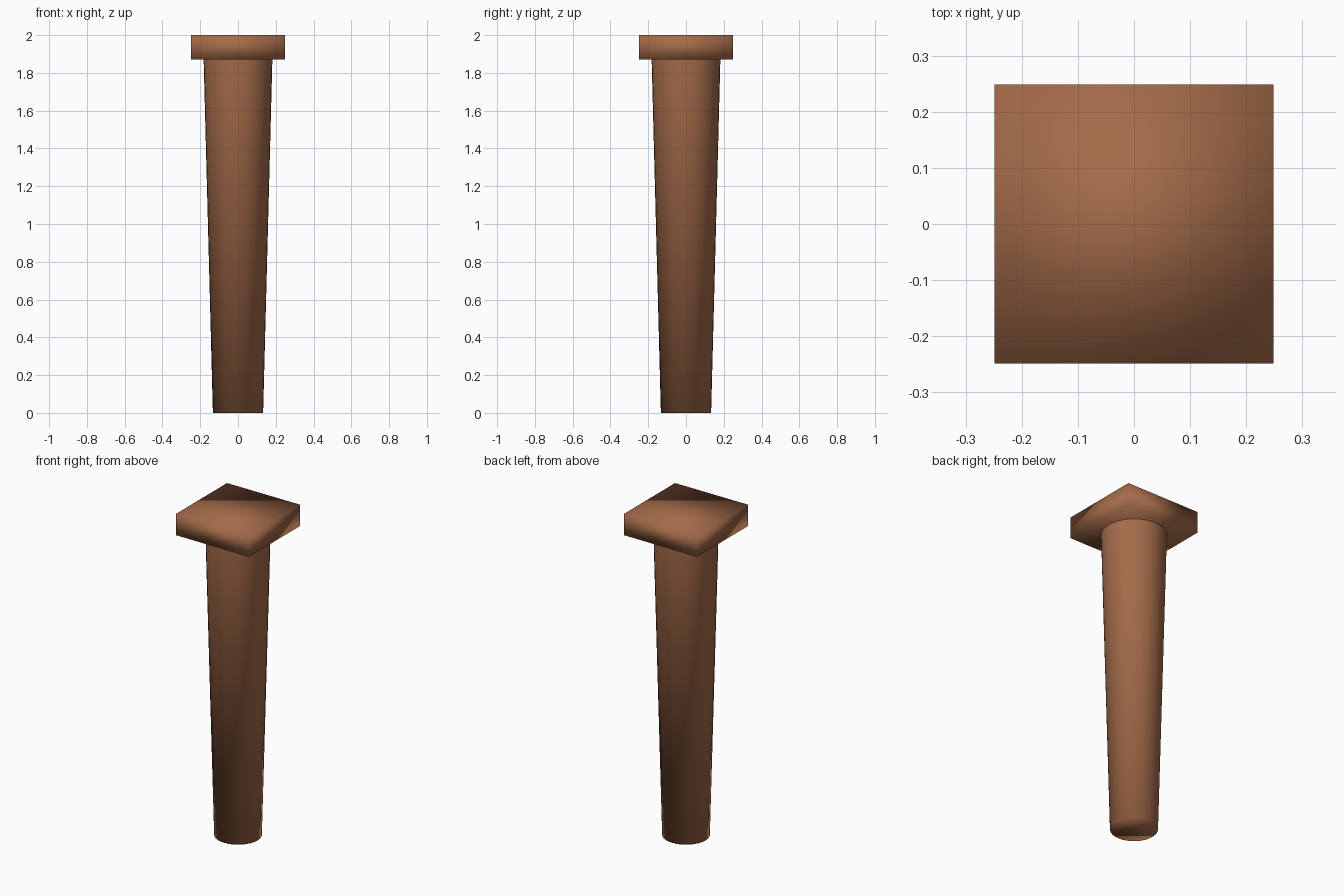
import bpy
import bmesh
import math

if "Cube" in bpy.data.objects:
    bpy.data.objects.remove(bpy.data.objects["Cube"])

CAP_BOTTOM, TOP = 1.87, 2.0
SIDES = 32

wood = bpy.data.materials.new("warm_brown")
wood.diffuse_color = (0.37, 0.147, 0.067, 1.0)
wood.use_nodes = True
wood.node_tree.nodes["Principled BSDF"].inputs["Base Color"].default_value = wood.diffuse_color


def finish(name, bm):
    """Turn a bmesh into a smooth-shaded brown object."""
    bmesh.ops.recalc_face_normals(bm, faces=bm.faces)
    for face in bm.faces:
        face.smooth = True
    mesh = bpy.data.meshes.new(name)
    bm.to_mesh(mesh)
    bm.free()
    mesh.materials.append(wood)
    obj = bpy.data.objects.new(name, mesh)
    bpy.context.collection.objects.link(obj)
    return obj


# Tapered round shaft, closed at the foot, open where it meets the cap
bm = bmesh.new()
bmesh.ops.create_cone(bm, cap_ends=True, segments=SIDES,
                      radius1=0.133, radius2=0.182, depth=CAP_BOTTOM)
bmesh.ops.translate(bm, verts=bm.verts, vec=(0, 0, CAP_BOTTOM / 2))
upper = [f for f in bm.faces if f.calc_center_median().z > CAP_BOTTOM - 0.01]
bmesh.ops.delete(bm, geom=upper, context='FACES_ONLY')
finish("tapered_shaft", bm)

# Square cap slab, softly shaded across its edges
bm = bmesh.new()
bmesh.ops.create_cube(bm, size=1.0)
bmesh.ops.scale(bm, verts=bm.verts, vec=(0.498, 0.498, TOP - CAP_BOTTOM))
bmesh.ops.translate(bm, verts=bm.verts, vec=(0, 0, (TOP + CAP_BOTTOM) / 2))
finish("square_cap", bm)
